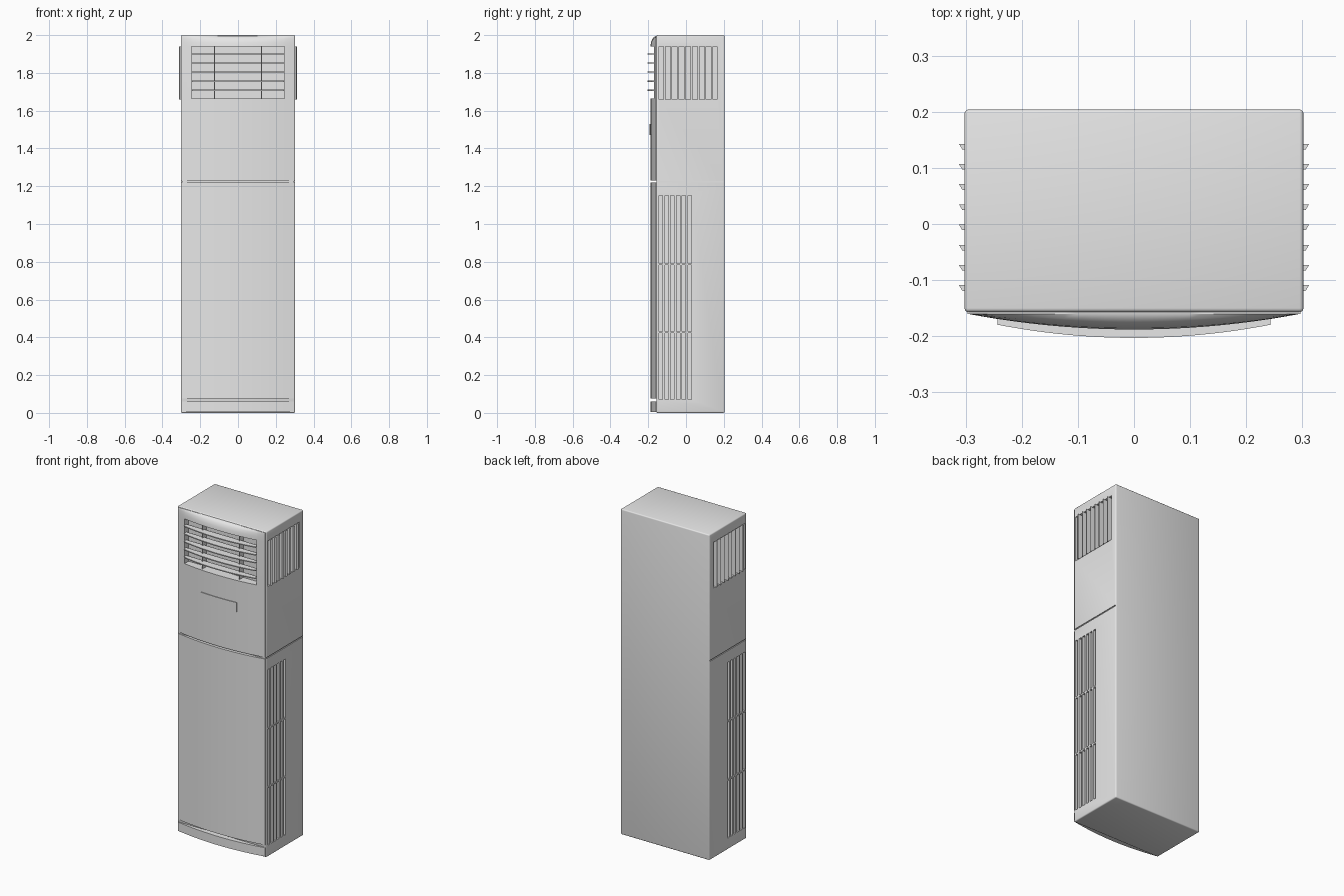
import bpy, bmesh, math
from mathutils import Matrix

cube = bpy.data.objects.get("Cube")
if cube:
    bpy.data.objects.remove(cube, do_unlink=True)

grey = bpy.data.materials.new("light grey plastic")
grey.use_nodes = True
grey.diffuse_color = (0.8, 0.8, 0.8, 1)
grey.node_tree.nodes["Principled BSDF"].inputs["Base Color"].default_value = (0.8, 0.8, 0.8, 1)


def finish(bm, name):
    bmesh.ops.recalc_face_normals(bm, faces=bm.faces)
    mesh = bpy.data.meshes.new(name)
    bm.to_mesh(mesh)
    bm.free()
    mesh.materials.append(grey)
    mesh.polygons.foreach_set("use_smooth", [True] * len(mesh.polygons))
    mesh.set_sharp_from_angle(angle=math.radians(30))
    obj = bpy.data.objects.new(name, mesh)
    bpy.context.collection.objects.link(obj)
    return obj


def add_box(bm, x, y, z):
    """Add a box given (low, high) ranges."""
    size = [b - a for a, b in (x, y, z)]
    mid = [(a + b) / 2 for a, b in (x, y, z)]
    bmesh.ops.create_cube(bm, size=1, matrix=Matrix.Translation(mid) @ Matrix.Diagonal((*size, 1)))


def add_side_boxes(bm, x, y, z):
    add_box(bm, x, y, z)
    add_box(bm, (-x[1], -x[0]), y, z)


HALF = 0.297


def curved_panel(name, half, rows, edge=-0.16, bulge=0.028, back=-0.15, hole=None):
    """Slab with a bowed front; rows are (height, bulge factor)."""
    steps = 24
    xs = [-half + 2 * half * i / steps for i in range(steps + 1)]
    if hole:
        xs = sorted(xs + [-hole[0], hole[0]])
    bm = bmesh.new()
    grid = [[bm.verts.new((x, edge - k * bulge * (1 - (x / HALF) ** 2), z)) for x in xs]
            for z, k in rows]
    for r in range(len(rows) - 1):
        for c in range(len(xs) - 1):
            mx = (xs[c] + xs[c + 1]) / 2
            mz = (rows[r][0] + rows[r + 1][0]) / 2
            if hole and abs(mx) < hole[0] and hole[1] < mz < hole[2]:
                continue
            quad = (grid[r][c], grid[r][c + 1], grid[r + 1][c + 1], grid[r + 1][c])
            bm.faces.new(quad)
    loose = [v for v in bm.verts if not v.link_faces]
    bmesh.ops.delete(bm, geom=loose, context='VERTS')
    out = bmesh.ops.extrude_face_region(bm, geom=bm.faces[:], use_keep_orig=True)
    for v in out["geom"]:
        if isinstance(v, bmesh.types.BMVert):
            v.co.y = back
    return finish(bm, name)


# Cabinet with softened edges
bm = bmesh.new()
add_box(bm, (-0.302, 0.302), (-0.157, 0.204), (0, 2))
bmesh.ops.bevel(bm, geom=bm.edges[:], offset=0.007, segments=3, profile=0.5, affect='EDGES')
cabinet = finish(bm, "cabinet")

# Recesses: side outlets, side seams, intake slots, front outlet
bm = bmesh.new()
add_side_boxes(bm, (0.265, 0.33), (-0.142, 0.165), (1.66, 1.94))
add_side_boxes(bm, (0.297, 0.33), (-0.2, 0.199), (1.221, 1.228))
for i in range(6):
    y = -0.142 + 0.0305 * i
    for low, high in ((0.07, 0.422), (0.43, 0.782), (0.79, 1.15)):
        add_side_boxes(bm, (0.28, 0.33), (y, y + 0.018), (low, high))
add_box(bm, (-0.245, 0.245), (-0.25, -0.13), (1.665, 1.94))
cutter = finish(bm, "recess_cutter")
cutter.hide_render = True
mod = cabinet.modifiers.new("recesses", 'BOOLEAN')
mod.operation = 'DIFFERENCE'
mod.solver = 'EXACT'
mod.object = cutter
bpy.context.view_layer.update()
evaluated = cabinet.evaluated_get(bpy.context.evaluated_depsgraph_get())
carved = bpy.data.meshes.new_from_object(evaluated)
cabinet.modifiers.clear()
cabinet.data = carved
carved.set_sharp_from_angle(angle=math.radians(30))
bpy.data.objects.remove(cutter, do_unlink=True)

# Bowed front panels
curved_panel("base_strip", HALF, [(0.006, 1), (0.06, 1)])
curved_panel("lower_front_panel", HALF, [(0.077, 1), (1.22, 1)])
curved_panel("upper_front_panel", HALF,
             [(1.23, 1), (1.665, 1), (1.94, 1), (1.962, 0.92), (1.98, 0.65), (1.99, 0.35), (1.995, 0)],
             hole=(0.245, 1.665, 1.94))
curved_panel("display_plate", 0.12, [(1.47, 1), (1.53, 1)], edge=-0.164, back=-0.17)

# Front outlet louvres and vertical vanes
for i in range(5):
    z = 1.708 + 0.048 * i
    curved_panel(f"front_louvre_{i + 1}", 0.243, [(z - 0.003, 1), (z + 0.003, 1)],
                 edge=-0.168, bulge=0.035, back=-0.155)
bm = bmesh.new()
for x in (-0.125, 0.125):
    add_box(bm, (x - 0.002, x + 0.002), (-0.168, -0.128), (1.664, 1.941))
finish(bm, "front_vanes")

# Side outlet slats with slanted tips
for side, label in ((1, "left"), (-1, "right")):
    bm = bmesh.new()
    for i in range(8):
        y = 0.143 - 0.036 * i
        section = ((0.26, y), (0.312, y), (0.306, y - 0.01), (0.26, y - 0.01))
        face = bm.faces.new([bm.verts.new((side * a, b, 1.659)) for a, b in section])
        out = bmesh.ops.extrude_face_region(bm, geom=[face], use_keep_orig=True)
        for v in out["geom"]:
            if isinstance(v, bmesh.types.BMVert):
                v.co.z = 1.941
    finish(bm, f"{label}_side_slats")
